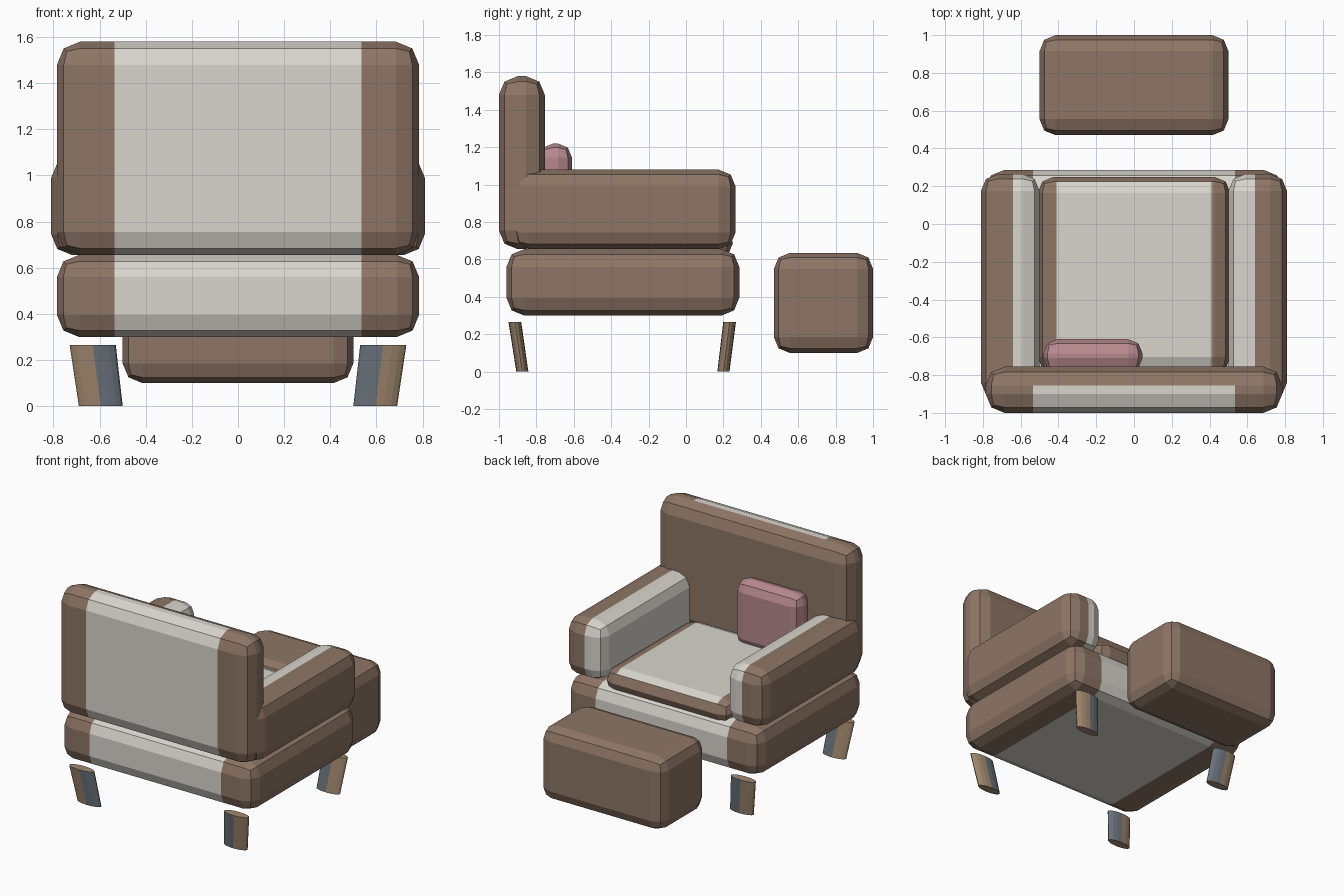
import bpy, bmesh
from mathutils import Vector

if "Cube" in bpy.data.objects:
    bpy.data.objects.remove(bpy.data.objects["Cube"])


def material(name, rgb):
    m = bpy.data.materials.new(name)
    m.diffuse_color = (*rgb, 1)
    m.use_nodes = True
    m.node_tree.nodes["Principled BSDF"].inputs["Base Color"].default_value = m.diffuse_color
    return m


BROWN = material("brown_fabric", (0.27, 0.18, 0.13))
CREAM = material("cream_fabric", (0.69, 0.67, 0.61))
PINK = material("pink_fabric", (0.47, 0.25, 0.27))
WOOD = material("leg_wood", (0.36, 0.25, 0.16))
SLATE = material("leg_slate", (0.15, 0.18, 0.21))


def finish(bm, name, mats):
    bmesh.ops.recalc_face_normals(bm, faces=bm.faces)
    me = bpy.data.meshes.new(name)
    bm.to_mesh(me)
    bm.free()
    for m in mats:
        me.materials.append(m)
    ob = bpy.data.objects.new(name, me)
    bpy.context.collection.objects.link(ob)
    return ob


def cushion(name, lo, hi, bevel, mats, cuts=(), second=None):
    """Chamfered box; cuts are x positions, second picks faces for material 2."""
    lo, hi = Vector(lo), Vector(hi)
    bm = bmesh.new()
    bmesh.ops.create_cube(bm, size=1)
    bmesh.ops.scale(bm, vec=hi - lo, verts=bm.verts)
    bmesh.ops.translate(bm, vec=(lo + hi) / 2, verts=bm.verts)
    bmesh.ops.bevel(bm, geom=list(bm.edges), offset=bevel, segments=2,
                    profile=0.5, affect='EDGES', clamp_overlap=True)
    for x in cuts:
        bmesh.ops.bisect_plane(bm, geom=bm.verts[:] + bm.edges[:] + bm.faces[:],
                               plane_co=(x, 0, 0), plane_no=(1, 0, 0))
    bmesh.ops.recalc_face_normals(bm, faces=bm.faces)
    if second:
        for f in bm.faces:
            if second(f.calc_center_median(), f.normal):
                f.material_index = 1
    return finish(bm, name, mats)


# Base, backrest and seat with a cream centre panel
cushion("base", (-0.785, -0.96, 0.30), (0.785, 0.285, 0.655), 0.095,
        (BROWN, CREAM), (-0.535, 0.535), lambda c, n: abs(c.x) < 0.535)
cushion("backrest", (-0.785, -1.0, 0.655), (0.785, -0.755, 1.58), 0.1,
        (BROWN, CREAM), (-0.535, 0.535),
        lambda c, n: abs(c.x) < 0.535 and n.y < 0.3)
cushion("seat", (-0.51, -0.79, 0.60), (0.51, 0.25, 0.775), 0.085,
        (BROWN, CREAM), (-0.41, 0.41),
        lambda c, n: abs(c.x) < 0.41 and n.z > 0.9)

# Armrests, cream on the inner side
for side, s in (("left", -1), ("right", 1)):
    x0, x1 = sorted((s * 0.50, s * 0.81))
    cushion(side + "_armrest", (x0, -0.93, 0.655), (x1, 0.265, 1.08), 0.09,
            (BROWN, CREAM), (s * 0.64,), lambda c, n: abs(c.x) < 0.64)

# Throw pillow and footstool
cushion("pillow", (-0.48, -0.785, 0.73), (0.045, -0.61, 1.22), 0.075, (PINK,))
cushion("footstool", (-0.5, 0.47, 0.10), (0.5, 1.0, 0.635), 0.085, (BROWN,))

# Oval legs leaning outward toward the top
for side, s in (("left", -1), ("right", 1)):
    for end, top_y, foot_y in (("front", -0.915, -0.875), ("rear", 0.233, 0.20)):
        bm = bmesh.new()
        bmesh.ops.create_cone(bm, cap_ends=True, segments=16,
                              radius1=0.095, radius2=0.1, depth=0.265)
        for v in bm.verts:
            top = v.co.z > 0
            v.co.x += s * (0.63 if top else 0.595)
            v.co.y = v.co.y * 0.34 + (top_y if top else foot_y)
            v.co.z += 0.1325
        for f in bm.faces:
            if s * f.calc_center_median().x < 0.6 and abs(f.normal.z) < 0.5:
                f.material_index = 1
        finish(bm, f"{end}_{side}_leg", (WOOD, SLATE))
